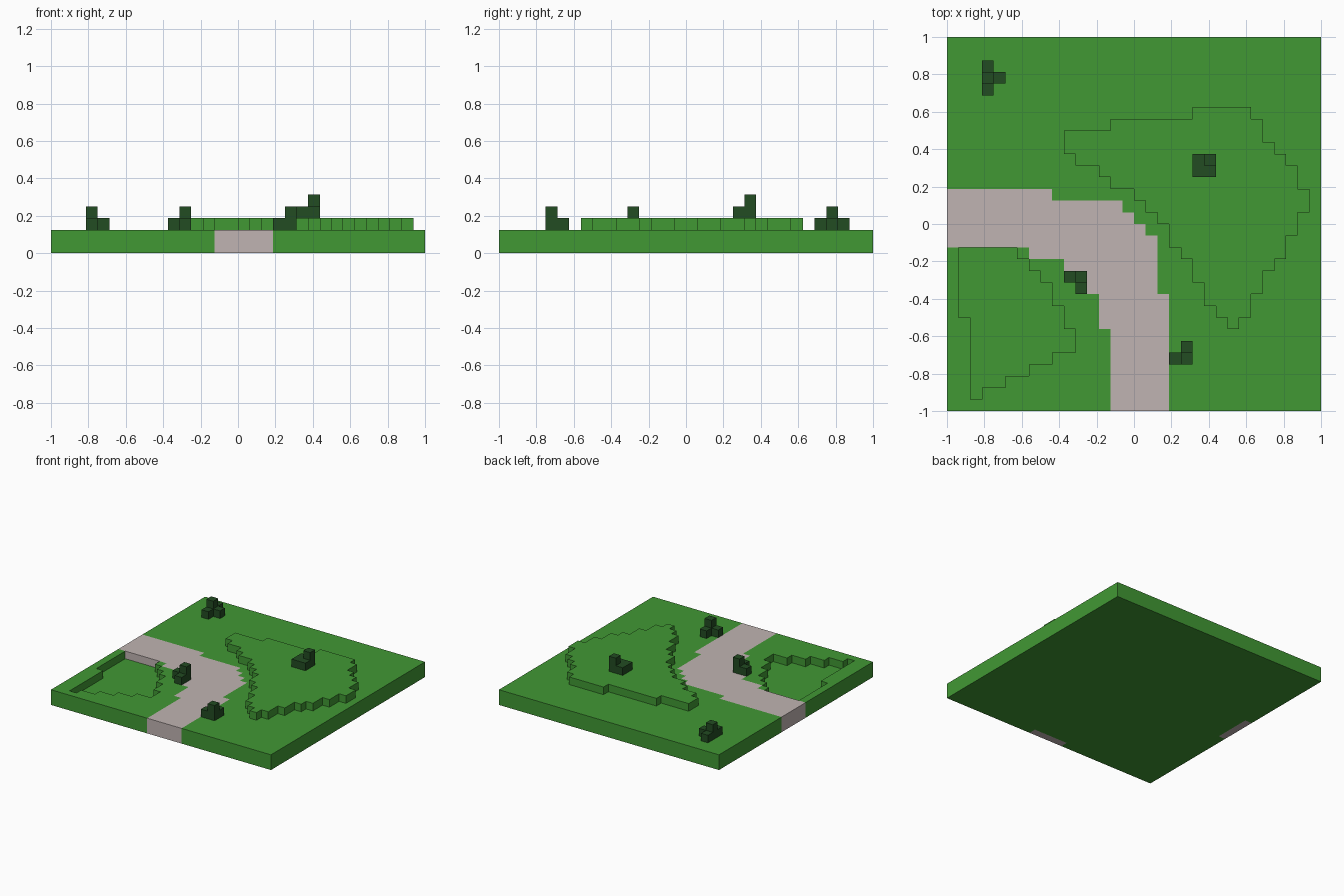
import bpy, bmesh
from mathutils import Vector

if "Cube" in bpy.data.objects:
    bpy.data.objects.remove(bpy.data.objects["Cube"], do_unlink=True)

N = 32            # cells along each side
S = 2.0 / N       # cell size


def material(name, rgb):
    m = bpy.data.materials.new(name)
    m.use_nodes = True
    m.diffuse_color = (*rgb, 1)
    m.node_tree.nodes["Principled BSDF"].inputs["Base Color"].default_value = (*rgb, 1)
    return m


grass = material("grass green", (0.053, 0.314, 0.034))
stone = material("path grey", (0.527, 0.456, 0.445))
leaf = material("bush dark green", (0.016, 0.072, 0.016))


def area(first_row, spans):
    """Cells covered by one (start, end) span per row, going from front to back."""
    return {(i, first_row + r) for r, (a, b) in enumerate(spans) for i in range(a, b)}


# Footprints of the winding path, the sunken hollow and the raised hill
path = area(0, [(14, 19)] * 7 + [(13, 19)] * 3 + [(12, 18), (11, 18), (10, 18), (7, 18),
                (0, 18), (0, 17), (0, 16), (0, 15), (0, 9)])
hollow = area(1, [(2, 3), (2, 5), (2, 7), (2, 9), (2, 11), (2, 11), (2, 10), (1, 10),
                  (1, 9), (1, 9), (1, 8), (1, 7), (1, 6)])
hill = area(7, [(24, 25), (23, 26), (22, 26), (22, 27), (21, 27), (21, 28), (20, 29),
                (19, 29), (19, 30), (18, 30), (17, 31), (16, 31), (14, 30), (13, 30),
                (11, 29), (10, 28), (10, 27), (14, 27), (21, 26)])

# Bushes: ground layer, tall cell, then the low cells around it
bushes = {
    "bush_back_right": (2, (3, 28), [(3, 27), (3, 29), (4, 28)]),
    "bush_on_hill": (3, (22, 21), [(21, 20), (21, 21), (22, 20)]),
    "bush_by_hollow": (2, (11, 11), [(10, 11), (11, 10)]),
    "bush_by_path": (2, (20, 4), [(19, 4), (20, 5)]),
}

# Fill the blocks, noting which part each one belongs to
blocks = {}
for i in range(N):
    for j in range(N):
        on_path = (i, j) in path
        at_rim = i == 0 or j == 0
        blocks[i, j, 0] = "path" if on_path and at_rim else "ground"
        if (i, j) not in hollow:
            blocks[i, j, 1] = "path" if on_path else "ground"
        if (i, j) in hill:
            blocks[i, j, 2] = "hill"
for name, (k, tall, low) in bushes.items():
    for i, j in [tall] + low:
        blocks[i, j, k] = name
    blocks[(*tall, k + 1)] = name


def build(part, mat):
    """Make the outer skin of one part, leaving out faces against other blocks."""
    bm = bmesh.new()
    for cell in [c for c, p in blocks.items() if p == part]:
        centre = Vector(cell) + Vector((0.5, 0.5, 0.5))
        for axis in range(3):
            for sign in (-1, 1):
                n = Vector((0, 0, 0))
                n[axis] = sign
                if tuple(int(c + d) for c, d in zip(cell, n)) in blocks:
                    continue
                u = Vector((0, 0, 0))
                u[(axis + 1) % 3] = 0.5
                v = n.cross(u)
                mid = centre + n * 0.5
                corners = [mid - u - v, mid + u - v, mid + u + v, mid - u + v]
                bm.faces.new([bm.verts.new((p.x * S - 1, p.y * S - 1, p.z * S))
                              for p in corners])
    bmesh.ops.remove_doubles(bm, verts=bm.verts[:], dist=S / 100)
    # Merge flat areas into large faces
    bmesh.ops.dissolve_limit(bm, angle_limit=0.01, verts=bm.verts[:], edges=bm.edges[:])
    mesh = bpy.data.meshes.new(part)
    bm.to_mesh(mesh)
    bm.free()
    mesh.materials.append(mat)
    bpy.context.collection.objects.link(bpy.data.objects.new(part, mesh))


build("ground", grass)
build("path", stone)
build("hill", grass)
for name in bushes:
    build(name, leaf)
